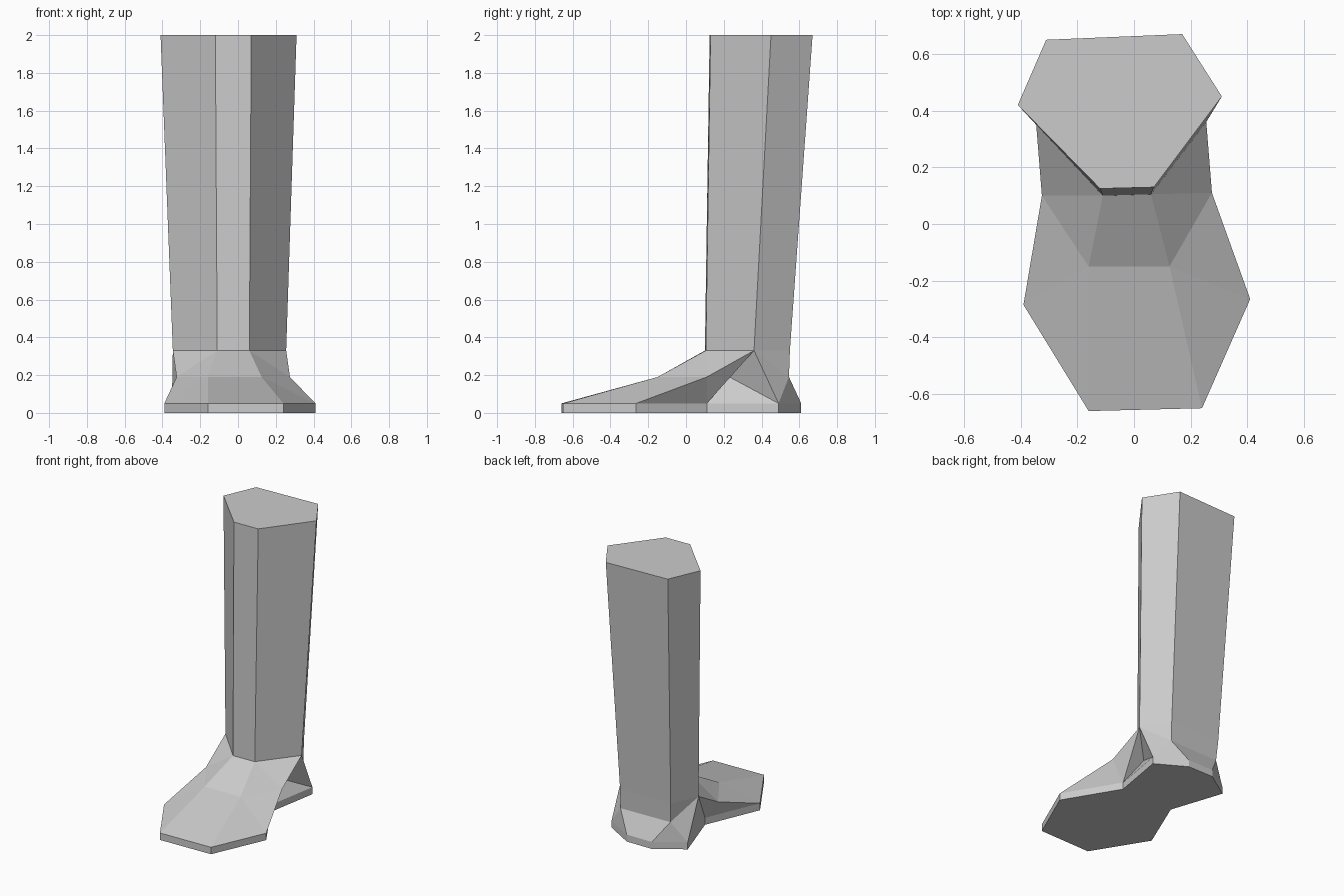
import bpy
import bmesh
from mathutils import Vector

cube = bpy.data.objects.get("Cube")
if cube:
    bpy.data.objects.remove(cube, do_unlink=True)

TOP, ANKLE, INSTEP, WELT, GROUND = 2.0, 0.33, 0.19, 0.05, 0.0

# One flat material for the whole boot
grey = bpy.data.materials.new("plain grey")
grey.use_nodes = True
colour = (0.6, 0.6, 0.6, 1.0)
grey.diffuse_color = colour
grey.node_tree.nodes["Principled BSDF"].inputs["Base Color"].default_value = colour


def ring(outline, height):
    """Lift a flat outline to a height."""
    return {name: Vector((x, y, height)) for name, (x, y) in outline.items()}


def build_part(name, faces):
    """Make a flat-shaded object from polygons given as lists of points."""
    bm = bmesh.new()
    for points in faces:
        bm.faces.new([bm.verts.new(p) for p in points])
    bmesh.ops.remove_doubles(bm, verts=bm.verts, dist=0.0001)
    mesh = bpy.data.meshes.new(name)
    bm.to_mesh(mesh)
    bm.free()
    mesh.materials.append(grey)
    part = bpy.data.objects.new(name, mesh)
    bpy.context.collection.objects.link(part)
    return part


def wall(lower, upper):
    """Quads joining two rings of the same, counter-clockwise, names."""
    names = list(lower)
    return [[lower[a], lower[b], upper[b], upper[a]]
            for a, b in zip(names, names[1:] + names[:1])]


# Leg: six-sided tapering column
leg_top = ring({
    "front_right": (-0.12, 0.125), "front_left": (0.07, 0.13),
    "side_left": (0.31, 0.45), "back_left": (0.17, 0.67),
    "back_right": (-0.31, 0.65), "side_right": (-0.41, 0.42)}, TOP)
ankle = ring({
    "front_right": (-0.11, 0.10), "front_left": (0.06, 0.105),
    "side_left": (0.255, 0.36), "back_left": (0.14, 0.55),
    "back_right": (-0.26, 0.545), "side_right": (-0.345, 0.35)}, ANKLE)
build_part("leg", wall(ankle, leg_top) + [list(leg_top.values())])

# Sole: thin slab with a narrow waist between ball and heel
sole_outline = {
    "toe_right": (-0.16, -0.66), "toe_left": (0.24, -0.65),
    "ball_left": (0.41, -0.265), "waist_left": (0.185, 0.11),
    "heel_left": (0.25, 0.49), "rear_left": (0.045, 0.61),
    "rear_right": (-0.155, 0.61), "heel_right": (-0.35, 0.48),
    "waist_right": (-0.225, 0.105), "ball_right": (-0.39, -0.285)}
ground, welt = ring(sole_outline, GROUND), ring(sole_outline, WELT)
build_part("sole", wall(ground, welt) + [list(reversed(list(ground.values())))])

# Foot: faceted shell between the ankle and the sole
instep = ring({
    "bridge_right": (-0.16, -0.15), "bridge_left": (0.125, -0.15),
    "cheek_left": (0.275, 0.11), "cheek_right": (-0.325, 0.10),
    "achilles_left": (0.14, 0.545), "achilles_right": (-0.25, 0.535),
    "hollow_left": (0.11, 0.23)}, INSTEP)
foot = {**ankle, **instep, **welt}
centre_faces = [
    "front_right bridge_right bridge_left front_left",
    "bridge_right toe_right toe_left bridge_left",
    "back_left achilles_left achilles_right back_right",
    "achilles_left rear_left rear_right achilles_right"]
left_faces = [
    "front_* bridge_* cheek_*", "front_* cheek_* side_*",
    "bridge_* toe_* ball_*", "bridge_* ball_* cheek_*",
    "cheek_* ball_* waist_*", "cheek_* waist_* side_*",
    "side_* heel_* achilles_*", "side_* achilles_* back_*",
    "heel_* rear_* achilles_*"]
# The left waist is pushed inward; the right one is a plain facet
waist_faces = ["waist_left heel_left hollow_left",
               "hollow_left heel_left side_left",
               "waist_left hollow_left side_left"]
right_waist = ["waist_right side_right heel_right"]


def pick(names):
    return [foot[n] for n in names.split()]


left = [pick(f.replace("*", "left")) for f in left_faces]
right = [pick(f.replace("*", "right"))[::-1] for f in left_faces]
middle = [pick(f) for f in centre_faces + waist_faces + right_waist]
build_part("foot", left + right + middle)
